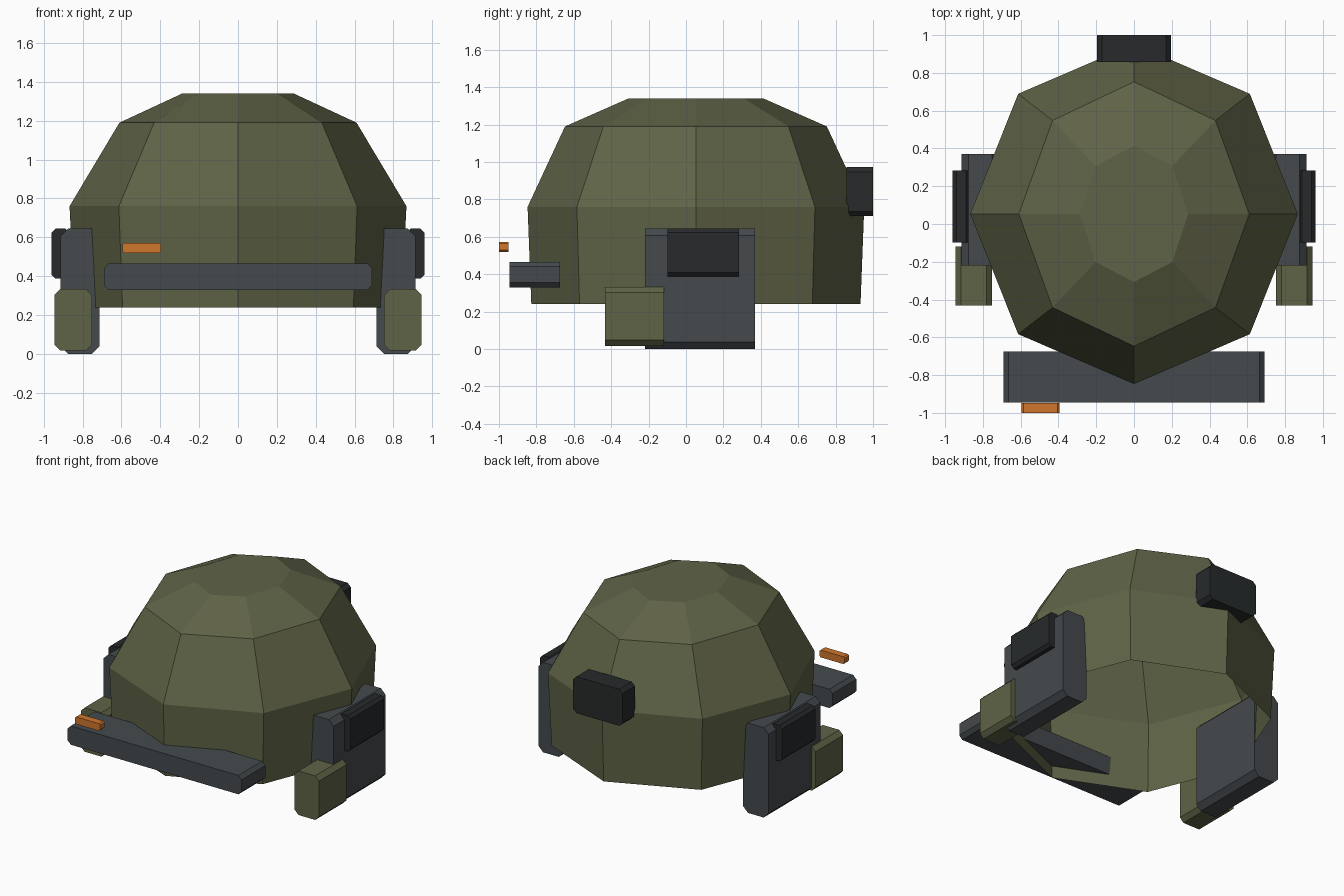
import bpy, bmesh, math

if "Cube" in bpy.data.objects:
    bpy.data.objects.remove(bpy.data.objects["Cube"])


def material(name, rgb):
    m = bpy.data.materials.new(name)
    m.diffuse_color = (*rgb, 1)
    m.use_nodes = True
    m.node_tree.nodes["Principled BSDF"].inputs["Base Color"].default_value = m.diffuse_color
    return m


OLIVE = material("olive", (0.115, 0.125, 0.062))
GREY = material("slate_grey", (0.058, 0.068, 0.075))
DARK = material("dark_grey", (0.020, 0.023, 0.024))
ORANGE = material("orange", (0.62, 0.18, 0.025))


def finish(name, bm, mat):
    me = bpy.data.meshes.new(name)
    bm.to_mesh(me)
    bm.free()
    me.materials.append(mat)
    ob = bpy.data.objects.new(name, me)
    bpy.context.collection.objects.link(ob)
    return ob


def chamfer_block(name, x, y, z, cut, mat):
    """Block running along y whose x-z section has four cut corners."""
    (x0, x1), (z0, z1) = x, z
    section = [(x0 + cut, z0), (x1 - cut, z0), (x1, z0 + cut), (x1, z1 - cut),
               (x1 - cut, z1), (x0 + cut, z1), (x0, z1 - cut), (x0, z0 + cut)]
    bm = bmesh.new()
    front = [bm.verts.new((px, y[0], pz)) for px, pz in section]
    back = [bm.verts.new((px, y[1], pz)) for px, pz in section]
    bm.faces.new(front)
    bm.faces.new(back[::-1])
    for i in range(8):
        j = (i + 1) % 8
        bm.faces.new((front[j], front[i], back[i], back[j]))
    bmesh.ops.recalc_face_normals(bm, faces=bm.faces)
    return finish(name, bm, mat)


# Eight-sided dome shell, open underneath: (z, x radius, y radius) per ring
bm = bmesh.new()
rings = []
for z, rx, ry in [(0.24, 0.84, 0.88), (0.76, 0.867, 0.90),
                  (1.19, 0.61, 0.70), (1.34, 0.287, 0.36)]:
    rings.append([bm.verts.new((rx * math.cos(i * math.pi / 4),
                                0.053 + ry * math.sin(i * math.pi / 4), z))
                  for i in range(8)])
for lower, upper in zip(rings, rings[1:]):
    for i in range(8):
        j = (i + 1) % 8
        bm.faces.new((lower[i], lower[j], upper[j], upper[i]))
bm.faces.new(rings[-1])
finish("dome_shell", bm, OLIVE)

# Front brim, small lamp and rear block
chamfer_block("front_brim", (-0.69, 0.69), (-0.945, -0.675), (0.33, 0.465), 0.025, GREY)
chamfer_block("front_lamp", (-0.595, -0.395), (-1.0, -0.948), (0.52, 0.572), 0.009, ORANGE)
chamfer_block("rear_block", (-0.195, 0.195), (0.857, 1.0), (0.71, 0.972), 0.025, DARK)

# Side panel, outer pad and front cheek block, on both sides
for side, s in (("left", -1), ("right", 1)):
    for part, x, y, z, cut, mat in [
            ("side_panel", (0.713, 0.913), (-0.22, 0.37), (0.0, 0.645), 0.038, GREY),
            ("side_pad", (0.868, 0.96), (-0.098, 0.283), (0.387, 0.645), 0.021, DARK),
            ("cheek_block", (0.752, 0.945), (-0.432, -0.118), (0.017, 0.333), 0.03, OLIVE)]:
        chamfer_block(f"{side}_{part}", sorted((s * x[0], s * x[1])), y, z, cut, mat)
